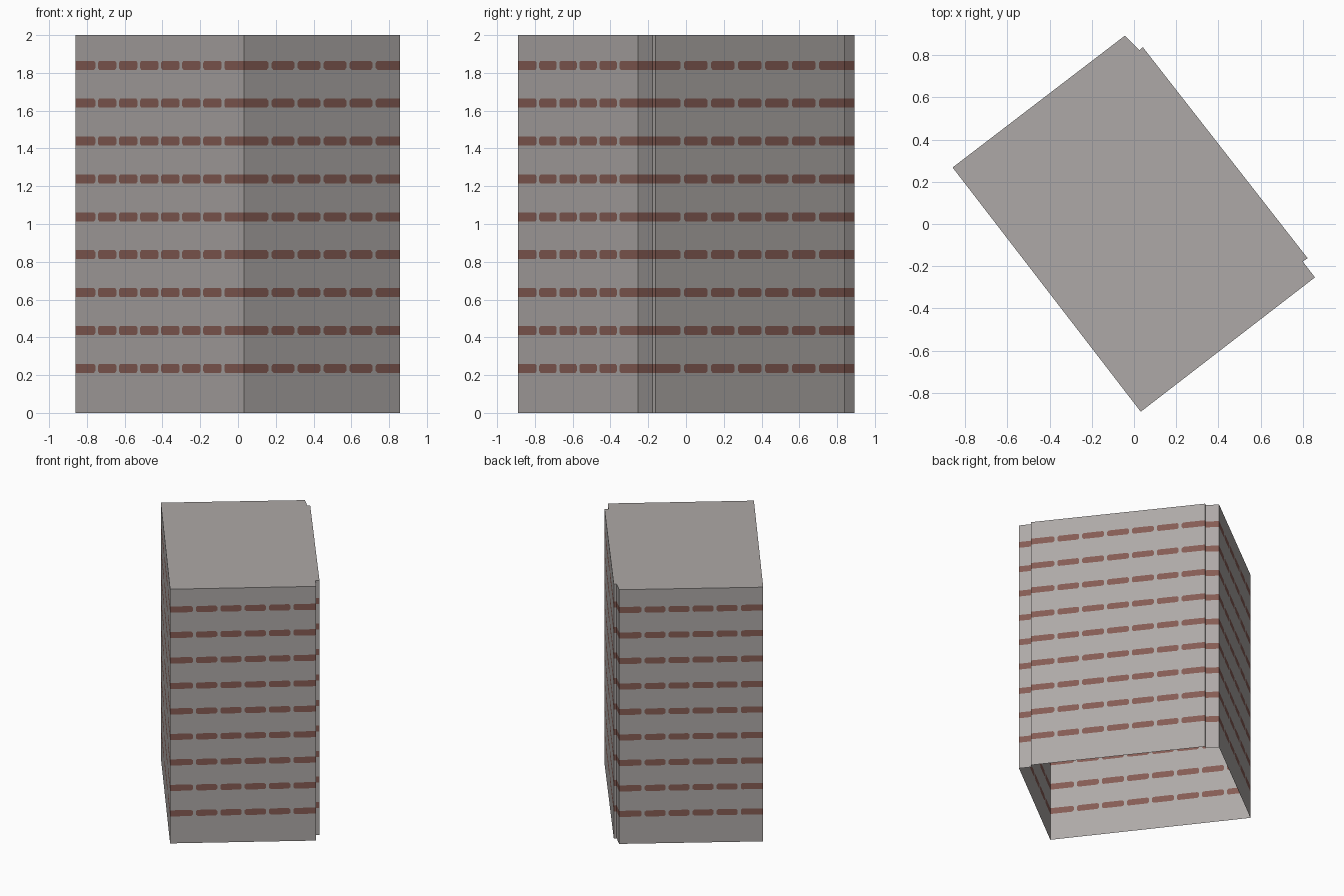
import bpy, math
from mathutils import Vector

if "Cube" in bpy.data.objects:
    bpy.data.objects.remove(bpy.data.objects["Cube"])

H = 2.0
# Footprint, counter-clockwise, with the two small notched corners at the back
FOOT = [Vector(p) for p in [(0.032, -0.89), (0.858, -0.253), (0.80, -0.178), (0.823, -0.162),
                            (0.042, 0.838), (0.026, 0.825), (-0.043, 0.893), (-0.86, 0.268)]]
ROWS, PITCH, FIRST, HALF = 9, 0.2005, 0.236, 0.024   # window rows
WINDOW, GAP, CUT = 0.18, 0.022, 0.011                # window spacing, gap, corner cut


def material(name, color):
    m = bpy.data.materials.new(name)
    m.diffuse_color = (*color, 1)
    m.use_nodes = True
    m.node_tree.nodes["Principled BSDF"].inputs["Base Color"].default_value = m.diffuse_color
    return m


concrete = material("grey concrete", (0.42, 0.395, 0.385))
brown = material("brown window", (0.235, 0.107, 0.088))


def build(name, polys):
    """polys: list of (points, material index)"""
    verts, faces = [], []
    for pts, _ in polys:
        faces.append(range(len(verts), len(verts) + len(pts)))
        verts += pts
    me = bpy.data.meshes.new(name)
    me.from_pydata(verts, [], [list(f) for f in faces])
    me.materials.append(concrete)
    me.materials.append(brown)
    for f, (_, mi) in zip(me.polygons, polys):
        f.material_index = mi
    ob = bpy.data.objects.new(name, me)
    bpy.context.collection.objects.link(ob)


def wall(name, a, b):
    """Single-sheet wall with rows of window strips cut into its surface."""
    length = (b - a).length
    d = (b - a) / length
    polys = []

    def add(uz, mi):
        polys.append(([(*(a + d * u), z) for u, z in uz], mi))

    def rect(u0, z0, u1, z1, mi):
        add([(u0, z0), (u1, z0), (u1, z1), (u0, z1)], mi)

    n = max(1, round(length / WINDOW))
    step = length / n
    low = 0.0
    for r in range(ROWS):
        z0 = FIRST + r * PITCH - HALF
        z1 = z0 + 2 * HALF
        rect(0, low, length, z0, 0)
        low = z1
        for i in range(n):
            u0, u1 = i * step, (i + 1) * step
            # strips run right up to the wall ends, gaps only in between
            l, lc = (u0 + GAP / 2, CUT) if i else (u0, 0)
            e, ec = (u1 - GAP / 2, CUT) if i < n - 1 else (u1, 0)
            left = [(l + lc, z1), (l, z1 - lc), (l, z0 + lc), (l + lc, z0)] if lc else [(l, z1), (l, z0)]
            right = [(e - ec, z0), (e, z0 + ec), (e, z1 - ec), (e - ec, z1)] if ec else [(e, z0), (e, z1)]
            add(left + right, 1)
            if lc:
                add([(u0, z1), (u0, z0)] + left[::-1], 0)
            if ec:
                add([(u1, z0), (u1, z1)] + right[::-1], 0)
    rect(0, low, length, H, 0)
    build(name, polys)


# Walls (the underside stays open)
NAMES = ["front_right_wall", "right_corner_return", "right_notch", "back_right_wall",
         "back_notch", "back_corner_return", "back_left_wall", "front_left_wall"]
for i, name in enumerate(NAMES):
    wall(name, FOOT[i], FOOT[(i + 1) % len(FOOT)])

# Flat roof
build("roof", [([(p.x, p.y, H) for p in FOOT], 0)])
